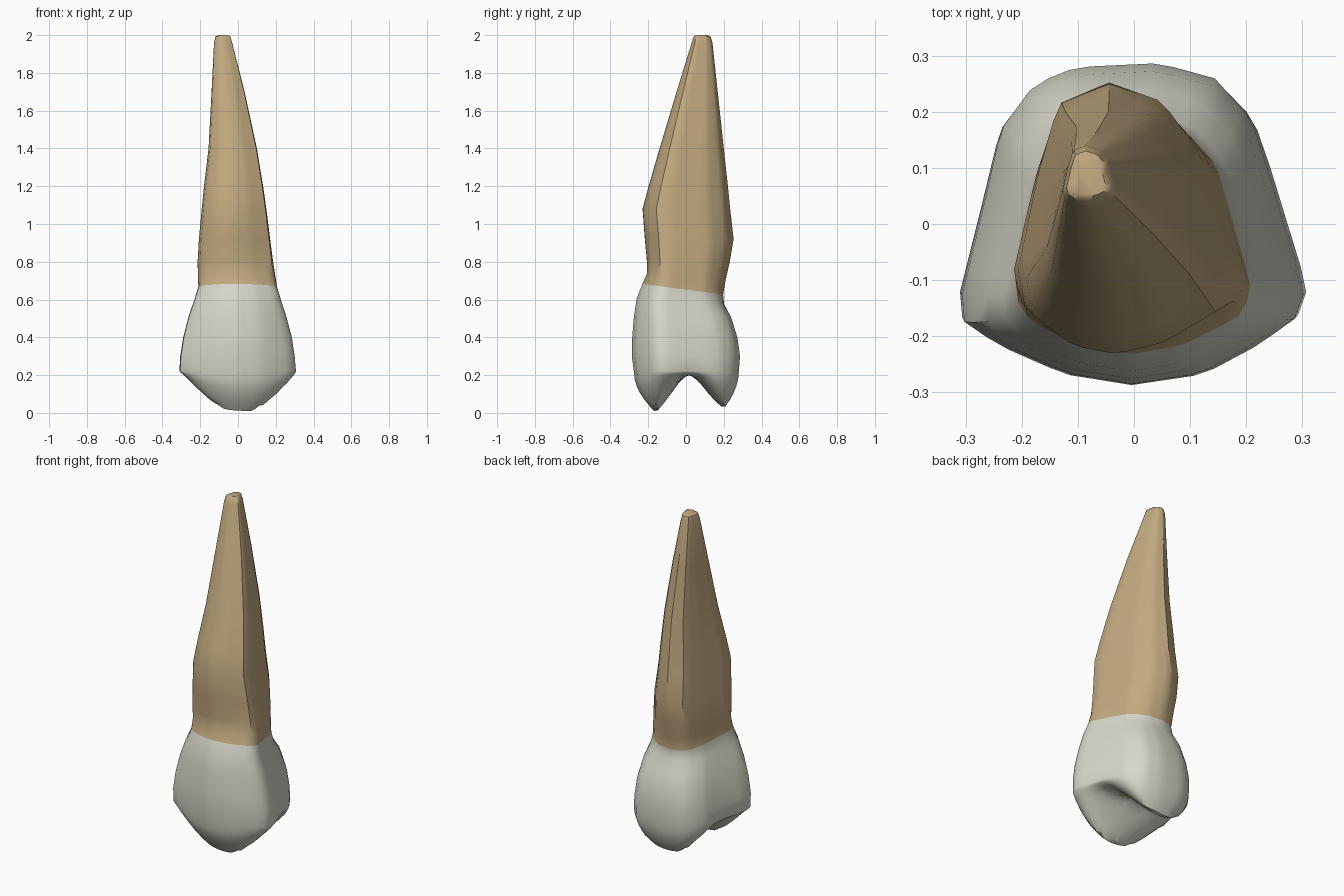
import bpy, bmesh, math
from mathutils import Vector

cube = bpy.data.objects.get("Cube")
if cube:
    bpy.data.objects.remove(cube)

SEGS = 48


def material(name, rgb):
    m = bpy.data.materials.new(name)
    m.use_nodes = True
    m.diffuse_color = (*rgb, 1)
    m.node_tree.nodes["Principled BSDF"].inputs["Base Color"].default_value = (*rgb, 1)
    return m


def interp(points, t):
    """Piecewise linear lookup in a list of (t, value)."""
    for (a, va), (b, vb) in zip(points, points[1:]):
        if t <= b:
            f = max(0, (t - a) / (b - a))
            return va + (vb - va) * f
    return points[-1][1]


def unit_outline(points):
    """Sample a closed polygon by angle and fit it to the -1..1 square."""
    pts = [Vector(p) for p in points]
    out = []
    for i in range(SEGS):
        a = 2 * math.pi * i / SEGS
        d = Vector((math.cos(a), math.sin(a)))
        best = 0
        for p, q in zip(pts, pts[1:] + pts[:1]):
            e = q - p
            den = d.x * e.y - d.y * e.x
            if abs(den) < 1e-9:
                continue
            r = (p.x * e.y - p.y * e.x) / den
            u = (p.x * d.y - p.y * d.x) / den
            if -1e-6 <= u <= 1 + 1e-6:
                best = max(best, r)
        out.append(d * best)
    lo = [min(v[k] for v in out) for k in (0, 1)]
    hi = [max(v[k] for v in out) for k in (0, 1)]
    return [Vector([2 * (v[k] - lo[k]) / (hi[k] - lo[k]) - 1 for k in (0, 1)]) for v in out]


# Cross-section shapes of the crown and the root
crown_shape = unit_outline([
    (0, -.287), (.13, -.268), (.23, -.215), (.30, -.165), (.31, -.12), (.245, .1),
    (.215, .19), (.15, .26), (.05, .287), (-.1, .28), (-.175, .25), (-.235, .17),
    (-.27, .02), (-.31, -.145), (-.30, -.18), (-.22, -.225), (-.12, -.268)])
root_shape = unit_outline([
    (-.215, -.09), (-.2, -.16), (-.11, -.215), (-.02, -.23), (.08, -.21), (.2, -.15),
    (.205, -.09), (.145, .13), (.07, .225), (-.035, .26), (-.135, .22), (-.175, .09)])

# Height, x range, y range, share of crown shape, tilt towards the back
LEVELS = [
    (2.0, -.105, -.05, .05, .11, 0, .0),
    (1.992, -.12, -.04, .04, .13, 0, .0),
    (1.96, -.127, -.031, .03, .14, 0, .0),
    (1.7, -.14, .035, -.05, .168, 0, 0),
    (1.4, -.156, .10, -.14, .20, 0, 0),
    (1.2, -.18, .133, -.198, .222, 0, 0),
    (1.08, -.192, .15, -.23, .234, 0, 0),
    (.92, -.207, .17, -.218, .252, 0, 0),
    (.8, -.214, .186, -.207, .232, .1, 0),
    (.72, -.212, .197, -.207, .21, .3, .02),
    (.655, -.21, .207, -.232, .198, .5, .028),
    (.59, -.232, .228, -.262, .204, .7, .015),
    (.51, -.262, .256, -.276, .24, .9, 0),
    (.4, -.29, .285, -.285, .272, 1, 0),
    (.3, -.306, .30, -.287, .286, 1, 0),
    (.22, -.31, .307, -.276, .28, 1, 0)]

# Biting surface: front cusp, groove and back cusp
BITE = [(-.285, .08), (-.23, .05), (-.16, -.005), (-.08, .1), (-.02, .185), (.02, .2),
        (.06, .175), (.12, .1), (.2, .012), (.25, .05), (.285, .08)]
RIM_Z = .22


def bite_height(x, y, s):
    base = interp(BITE, y)
    base += (.2 - base) * min(1, abs((x + .1 * y) / .31)) ** 2
    return RIM_Z + (base - RIM_Z) * math.sqrt(1 - s ** 6)


bm = bmesh.new()
rings = []
for z, x0, x1, y0, y1, share, tilt in LEVELS:
    ring = []
    for a, b in zip(root_shape, crown_shape):
        p = a.lerp(b, share)
        ring.append(bm.verts.new(((x0 + x1) / 2 + p.x * (x1 - x0) / 2,
                                  (y0 + y1) / 2 + p.y * (y1 - y0) / 2,
                                  z - tilt * p.y)))
    rings.append(ring)

rim = [v.co.copy() for v in rings[-1]]
for s in (.985, .95, .89, .81, .73, .65, .57, .48, .39, .3, .2, .1):
    ring = []
    for c in rim:
        x, y = c.x * s, .02 + (c.y - .02) * s
        ring.append(bm.verts.new((x, y, bite_height(x, y, s))))
    rings.append(ring)

# Skin the rings: root above the neck line, enamel below it
NECK = 10
for k, (upper, lower) in enumerate(zip(rings, rings[1:])):
    for i in range(SEGS):
        j = (i + 1) % SEGS
        f = bm.faces.new((upper[i], lower[i], lower[j], upper[j]))
        f.material_index = 0 if k < NECK else 1
        c = f.calc_center_median()
        if k > len(LEVELS) and abs(c.y - .02) < .014 and abs(c.x) < .13:
            f.material_index = 0  # stained groove
bm.faces.new(rings[0])
centre = bm.verts.new((0, .02, .2))
for i in range(SEGS):
    bm.faces.new((rings[-1][i], centre, rings[-1][(i + 1) % SEGS])).material_index = 1
bmesh.ops.recalc_face_normals(bm, faces=bm.faces)

mesh = bpy.data.meshes.new("tooth")
bm.to_mesh(mesh)
bm.free()
mesh.materials.append(material("root tan", (.54, .40, .215)))
mesh.materials.append(material("enamel ivory", (.68, .68, .59)))
tooth = bpy.data.objects.new("tooth", mesh)
bpy.context.collection.objects.link(tooth)
bpy.context.view_layer.objects.active = tooth
tooth.select_set(True)
bpy.ops.object.shade_smooth_by_angle(angle=math.radians(40))
